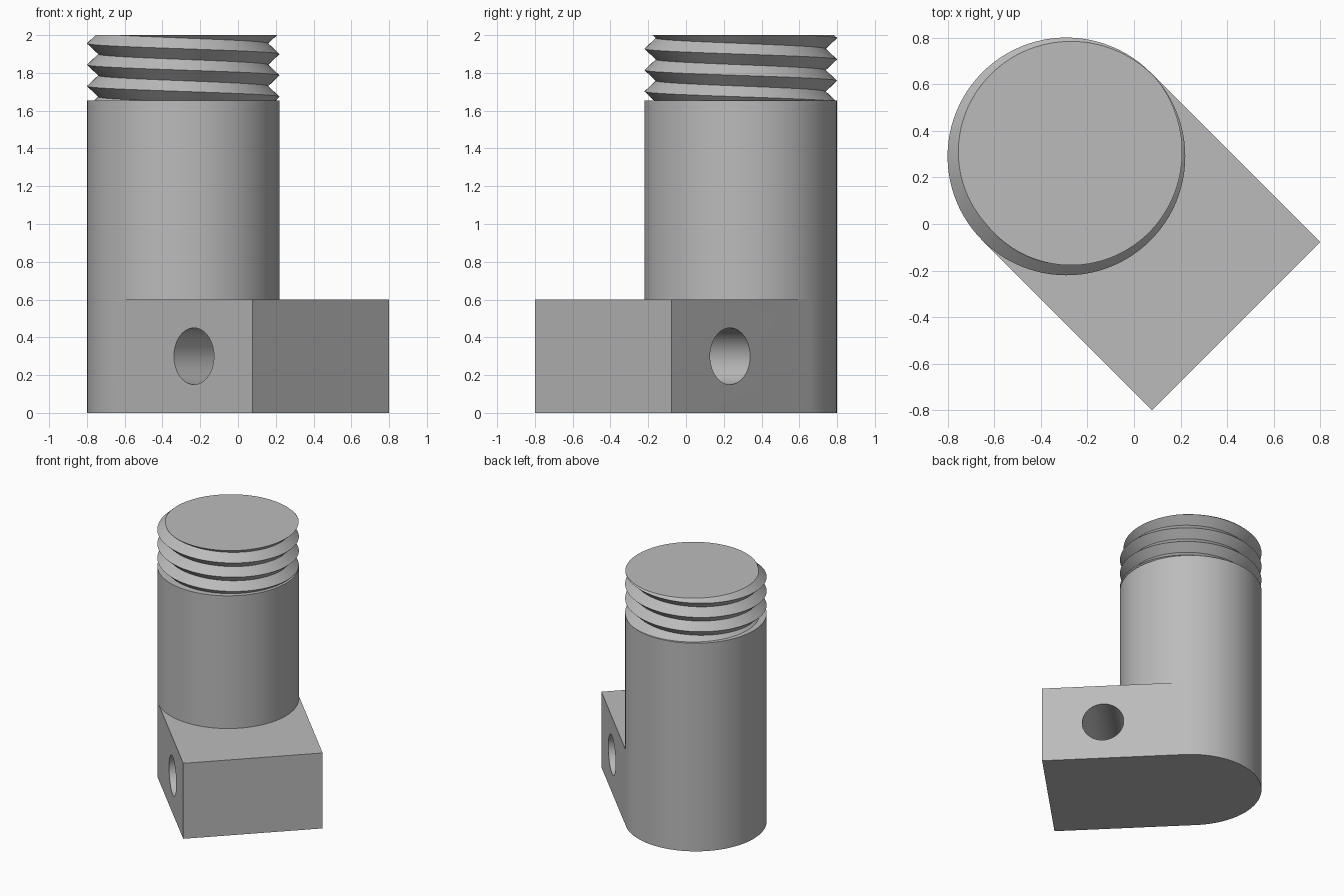
import bpy, bmesh
from math import pi, cos, sin
from mathutils import Matrix

if "Cube" in bpy.data.objects:
    bpy.data.objects.remove(bpy.data.objects["Cube"], do_unlink=True)

RADIUS, ROOT = 0.51, 0.45
BASE_H, SHOULDER, TOP = 0.6, 1.655, 2.0
REACH = 1.03                     # axis to flat end of the block
PITCH = 0.113
N = 96
PLACE = Matrix.Translation((-0.29, 0.29, 0)) @ Matrix.Rotation(-pi / 4, 4, "Z")

steel = bpy.data.materials.new("grey steel")
steel.use_nodes = True
GREY = (0.5, 0.5, 0.5, 1)
steel.diffuse_color = GREY
steel.node_tree.nodes["Principled BSDF"].inputs["Base Color"].default_value = GREY


def make_object(name, bm):
    bmesh.ops.remove_doubles(bm, verts=bm.verts, dist=0.0005)
    bmesh.ops.recalc_face_normals(bm, faces=bm.faces)
    mesh = bpy.data.meshes.new(name)
    bm.to_mesh(mesh)
    bm.free()
    mesh.materials.append(steel)
    obj = bpy.data.objects.new(name, mesh)
    obj.matrix_world = PLACE
    bpy.context.collection.objects.link(obj)
    return obj


def select(obj):
    bpy.ops.object.select_all(action="DESELECT")
    obj.select_set(True)
    bpy.context.view_layer.objects.active = obj


def polygon(bm, points):
    return bm.faces.new([bm.verts.new(p) for p in points])


def walls(bm, outline, z0, z1):
    for a, b in zip(outline, outline[1:] + outline[:1]):
        polygon(bm, [(*a, z0), (*b, z0), (*b, z1), (*a, z1)])


# Body: block with a rounded end, and the column rising from it
circle = [(RADIUS * cos(2 * pi * i / N), RADIUS * sin(2 * pi * i / N)) for i in range(N)]
quarter = N // 4
back_arc = circle[quarter:3 * quarter + 1]
front_arc = circle[3 * quarter:] + circle[:quarter + 1]
corners = [(REACH, -RADIUS), (REACH, RADIUS)]
bm = bmesh.new()
walls(bm, back_arc + corners, 0, BASE_H)
walls(bm, circle, BASE_H, SHOULDER)
polygon(bm, [(*p, 0) for p in back_arc + corners])
polygon(bm, [(*p, BASE_H) for p in corners + front_arc[::-1]])
polygon(bm, [(*p, SHOULDER) for p in circle])
body = make_object("body", bm)

# Cross hole through the block
bm = bmesh.new()
bmesh.ops.create_cone(bm, cap_ends=True, segments=64, radius1=0.15, radius2=0.15, depth=1.4,
                      matrix=Matrix.Translation((0.59, 0, 0.3)) @ Matrix.Rotation(pi / 2, 4, "X"))
cutter = make_object("hole_cutter", bm)
cutter.hide_render = True
cut = body.modifiers.new("cross hole", "BOOLEAN")
cut.object = cutter
cut.operation = "DIFFERENCE"
cut.solver = "EXACT"
select(body)
bpy.ops.object.modifier_apply(modifier=cut.name)
bpy.data.objects.remove(cutter, do_unlink=True)

# Thread: left-handed V helix trimmed flat at the shoulder and the top
START = 85 * pi / 180            # crest meets the top here


def thread_point(turn, row):
    angle = 2 * pi * turn
    crest = TOP - PITCH * (turn - START / (2 * pi))
    z = min(TOP, max(SHOULDER, crest - PITCH * row / 2))
    phase = ((crest - z) / PITCH) % 1
    r = ROOT + (RADIUS - ROOT) * abs(2 * phase - 1)
    return (r * cos(angle), r * sin(angle), z)


bm = bmesh.new()
rows = range(-3, 10)
grid = [[bm.verts.new(thread_point(i / N, k)) for k in rows] for i in range(N + 1)]
for left, right in zip(grid, grid[1:]):
    for k in range(len(rows) - 1):
        bm.faces.new((left[k], left[k + 1], right[k + 1], right[k]))
bmesh.ops.remove_doubles(bm, verts=bm.verts, dist=0.0005)
bmesh.ops.dissolve_degenerate(bm, edges=bm.edges, dist=0.0003)
rim = [e for e in bm.edges if e.is_boundary]
bmesh.ops.holes_fill(bm, edges=rim, sides=0)
thread = make_object("thread", bm)

for obj in (body, thread):
    select(obj)
    bpy.ops.object.shade_smooth_by_angle(angle=pi / 6)
